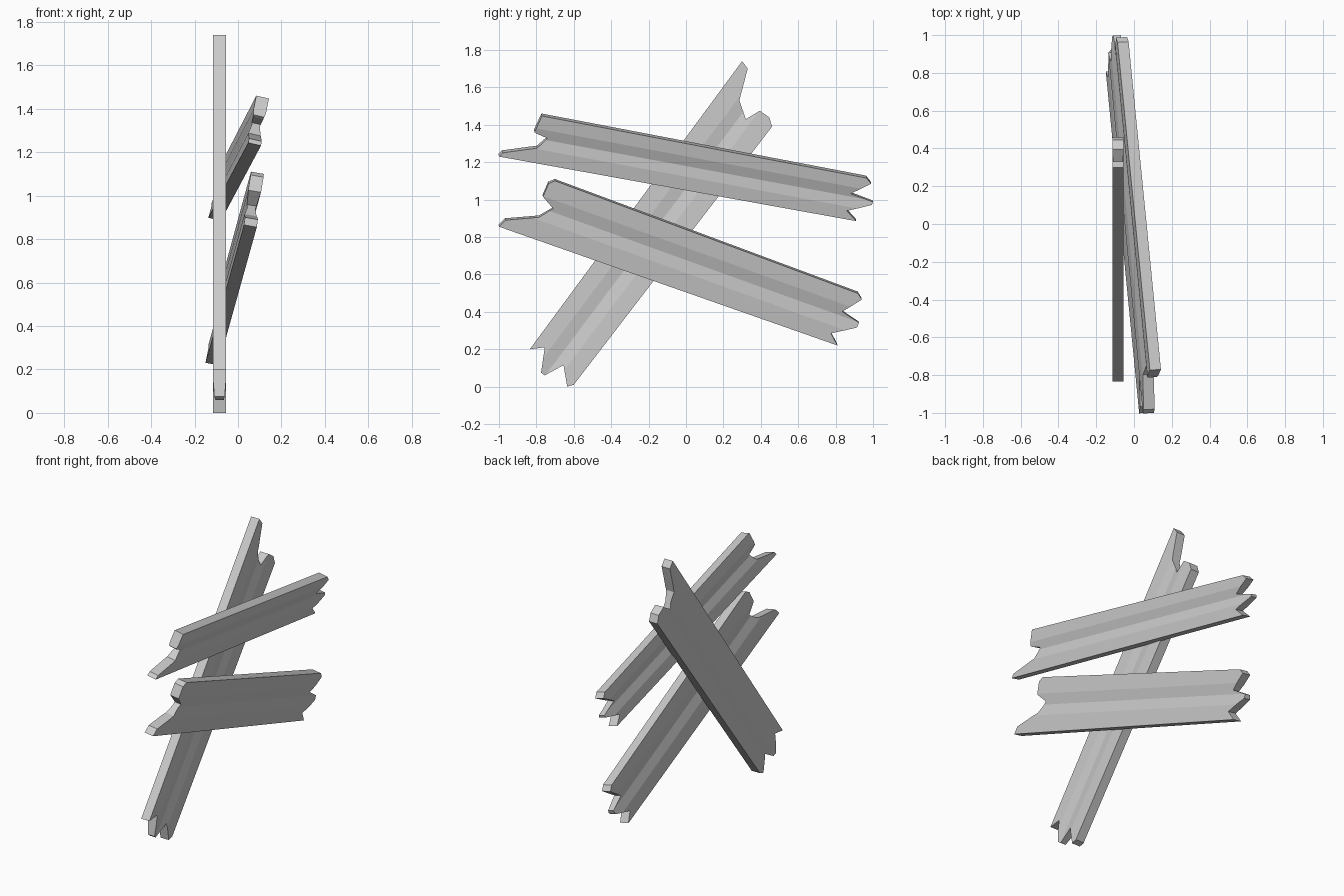
import bpy
import bmesh
from mathutils import Vector

if "Cube" in bpy.data.objects:
    bpy.data.objects.remove(bpy.data.objects["Cube"])

THICK = 0.06
GROOVE = 0.011


def plank(name, outline, lean, axis, half):
    """Splintered board: outline in (y, z), front face on x = a + b*y + c*z,
    with a shallow V groove along the axis on both faces."""
    a, b, c = lean

    def on_face(p):
        return Vector((a + b * p[0] + c * p[1], p[0], p[1]))

    normal = Vector((1, -b, -c)).normalized()
    start, end = (on_face(p) for p in axis)
    across = normal.cross(end - start).normalized()

    # Solid board from the outline
    bm = bmesh.new()
    face = bm.faces.new([bm.verts.new(on_face(p)) for p in outline])
    ext = bmesh.ops.extrude_face_region(bm, geom=[face], use_keep_orig=True)
    for v in ext["geom"]:
        if isinstance(v, bmesh.types.BMVert):
            v.co -= normal * THICK
    bmesh.ops.recalc_face_normals(bm, faces=bm.faces[:])
    bmesh.ops.triangulate(bm, faces=bm.faces[:])

    # Cut groove lines, then pinch the board towards its middle plane
    for off in (-half, 0, half):
        bmesh.ops.bisect_plane(bm, geom=bm.verts[:] + bm.edges[:] + bm.faces[:],
                               plane_co=start + across * off, plane_no=across,
                               dist=1e-5)
    middle = start - normal * THICK / 2
    for v in bm.verts:
        fade = max(0, 1 - abs((v.co - start).dot(across)) / half)
        depth = (v.co - middle).dot(normal)
        v.co -= normal * depth * fade * 2 * GROOVE / THICK
    bmesh.ops.recalc_face_normals(bm, faces=bm.faces[:])

    mesh = bpy.data.meshes.new(name)
    bm.to_mesh(mesh)
    bm.free()
    obj = bpy.data.objects.new(name, mesh)
    bpy.context.collection.objects.link(obj)


# Steep board at the back
plank("back_plank",
      [(0.30, 1.74), (-0.835, 0.20), (-0.755, 0.21), (-0.775, 0.075),
       (-0.755, 0.06), (-0.655, 0.115), (-0.635, 0.0), (-0.60, 0.01),
       (0.46, 1.39), (0.445, 1.44), (0.395, 1.475), (0.32, 1.43),
       (0.285, 1.53), (0.33, 1.70)],
      (-0.055, 0, 0), [(-0.715, 0.11), (0.435, 1.64)], 0.065)

# Upper cross board
plank("upper_plank",
      [(-0.77, 1.447), (-0.81, 1.36), (-0.80, 1.352), (-0.74, 1.325),
       (-0.795, 1.275), (-0.98, 1.25), (-1.0, 1.23), (0.91, 0.885),
       (0.86, 0.94), (0.995, 0.97), (1.0, 0.985), (0.88, 1.03),
       (0.99, 1.085), (0.965, 1.115)],
      (-0.231, -0.055, 0.229), [(-0.9, 1.344), (0.9, 1.01)], 0.055)

# Lower cross board
plank("lower_plank",
      [(-0.70, 1.10), (-0.735, 1.085), (-0.765, 1.015), (-0.71, 0.95),
       (-0.785, 0.905), (-0.965, 0.89), (-1.0, 0.855), (0.81, 0.22),
       (0.775, 0.285), (0.915, 0.315), (0.925, 0.34), (0.835, 0.40),
       (0.94, 0.465), (0.92, 0.498)],
      (-0.10, -0.036, 0.176), [(-0.9, 0.999), (0.9, 0.351)], 0.065)
